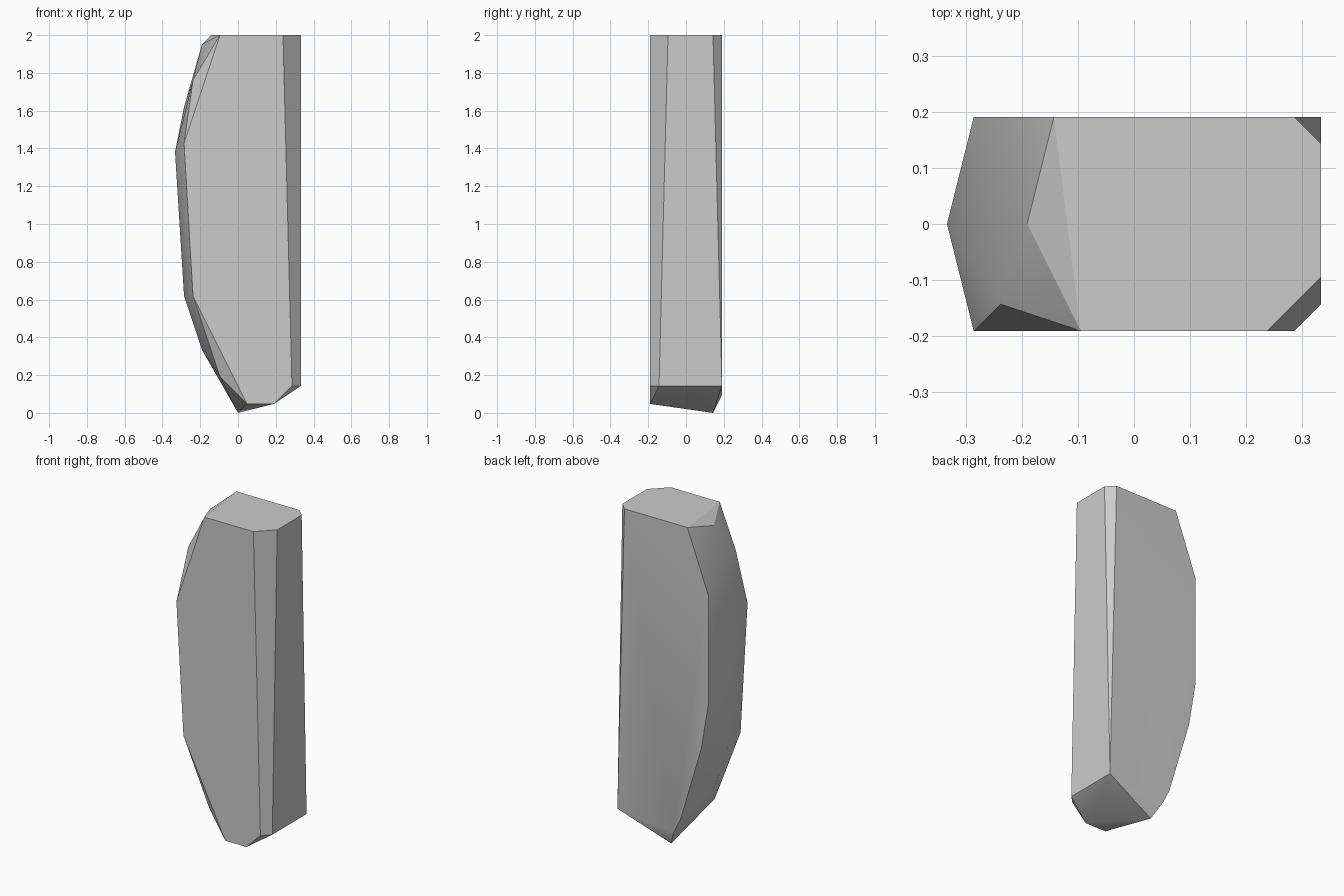
import bpy
import bmesh
import math

# Remove the default object
default_object = bpy.data.objects.get("Cube")
if default_object:
    bpy.data.objects.remove(default_object, do_unlink=True)

# The stone is cut on a regular grid
GRID = 2 / 42

# Profiles (x, z) in grid steps, keyed by depth y from front to back
profiles = {
    -4: [(-2, 42), (5, 42), (6, 3), (4, 1), (1, 1), (-5, 13), (-6, 30)],
    -3: [(-5, 37), (-2, 4), (7, 3)],
    -2: [(7, 42)],
    0: [(-4, 41), (-7, 29), (-6, 13), (-4, 7)],
    3: [(7, 42), (0, 0)],
    4: [(-3, 42), (6, 42), (7, 3), (-1, 2), (-2, 4),
        (-5, 14), (-6, 20), (-6, 34)],
}


def make_material(name, color):
    material = bpy.data.materials.new(name)
    material.use_nodes = True
    material.diffuse_color = color
    shader = material.node_tree.nodes["Principled BSDF"]
    shader.inputs["Base Color"].default_value = color
    return material


def hull_object(name, layers, material):
    """Wrap a convex faceted skin around the layered profiles."""
    bm = bmesh.new()
    for depth, outline in layers.items():
        for x, z in outline:
            bm.verts.new((x * GRID, depth * GRID, z * GRID))
    bmesh.ops.convex_hull(bm, input=bm.verts[:])
    loose = [v for v in bm.verts if not v.link_faces]
    bmesh.ops.delete(bm, geom=loose, context="VERTS")
    # Merge flat triangles into clean facets
    bmesh.ops.dissolve_limit(bm, angle_limit=math.radians(1),
                             verts=bm.verts[:], edges=bm.edges[:])
    bmesh.ops.recalc_face_normals(bm, faces=bm.faces[:])
    mesh = bpy.data.meshes.new(name)
    bm.to_mesh(mesh)
    bm.free()
    mesh.materials.append(material)
    obj = bpy.data.objects.new(name, mesh)
    bpy.context.collection.objects.link(obj)
    return obj


# Faceted stone block with a bulging left-hand side
grey = make_material("stone_grey", (0.6, 0.6, 0.6, 1))
stone = hull_object("stone_block", profiles, grey)

# Soften only the shallow facets, keep the main edges crisp
bpy.ops.object.select_all(action="DESELECT")
stone.select_set(True)
bpy.context.view_layer.objects.active = stone
bpy.ops.object.shade_smooth_by_angle(angle=math.radians(30))
